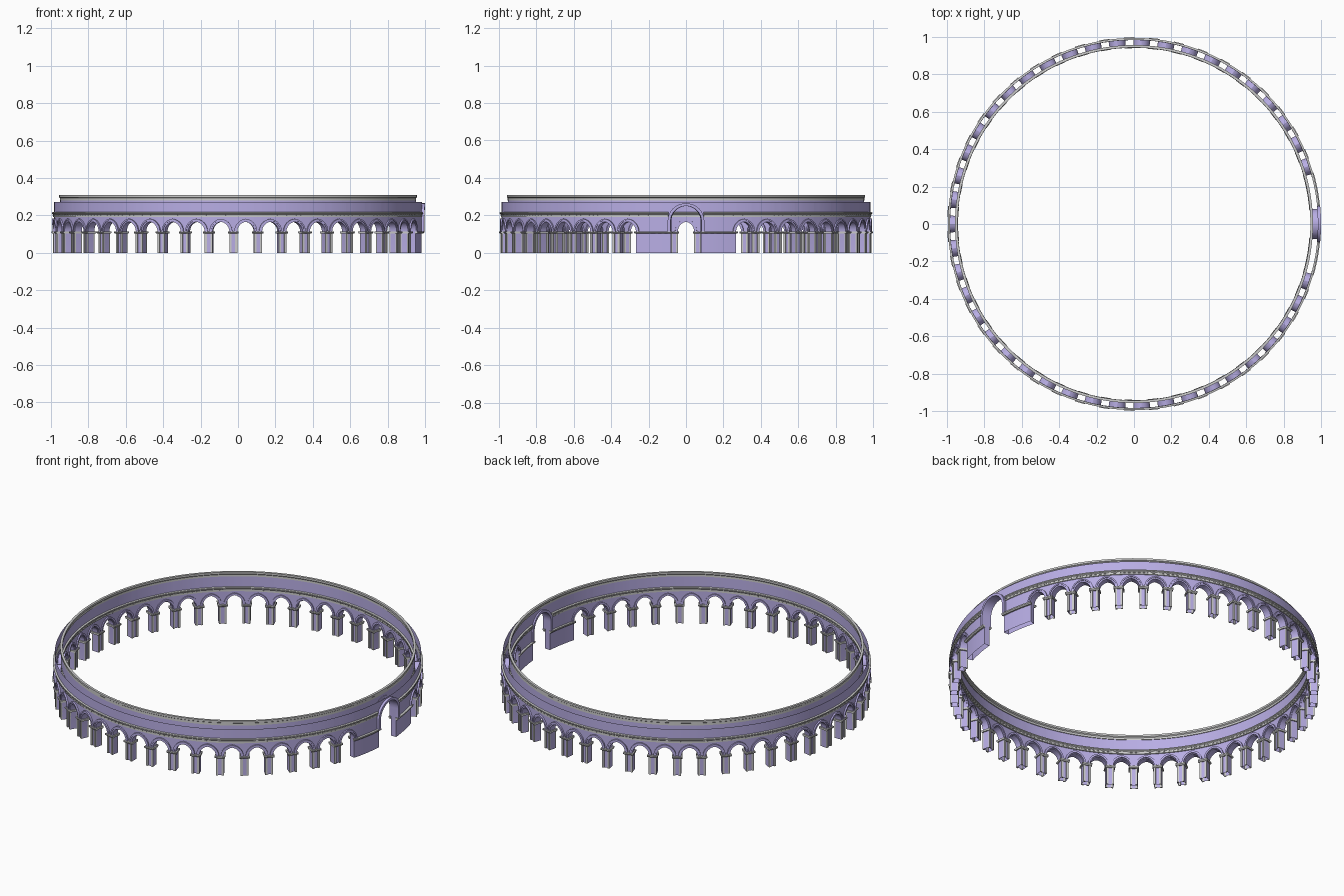
import bpy, bmesh, math

if "Cube" in bpy.data.objects:
    bpy.data.objects.remove(bpy.data.objects["Cube"])

R_OUT, R_IN, R_MID = 0.985, 0.952, 0.967
STEP, FIRST, BAYS = 7.7, 18.3, 43          # degrees per bay, first bay centre
HALF = 0.0442                              # half width of a pointed opening
SPRING, RISE = 0.114, 0.052
GATE_R, GATE_Z = 0.08, 0.17


def deg(x):
    return math.degrees(x / R_MID)


def pos(a, r, z):
    a = math.radians(a)
    return (r * math.cos(a), r * math.sin(a), z)


def material(name, col):
    m = bpy.data.materials.new(name)
    m.diffuse_color = col
    m.use_nodes = True
    m.node_tree.nodes["Principled BSDF"].inputs["Base Color"].default_value = m.diffuse_color
    return m


PURPLE = material("purple_stone", (0.48, 0.42, 0.78, 1))


def finish(name, bm, mat=None, recalc=True):
    bmesh.ops.remove_doubles(bm, verts=bm.verts, dist=1e-6)
    if recalc:
        bmesh.ops.recalc_face_normals(bm, faces=bm.faces)
    me = bpy.data.meshes.new(name)
    bm.to_mesh(me)
    bm.free()
    ob = bpy.data.objects.new(name, me)
    bpy.context.collection.objects.link(ob)
    if mat:
        me.materials.append(mat)
    bpy.ops.object.select_all(action='DESELECT')
    ob.select_set(True)
    bpy.context.view_layer.objects.active = ob
    bpy.ops.object.shade_smooth_by_angle(angle=math.radians(25))
    return ob


def quad(bm, *pts):
    bm.faces.new([bm.verts.new(p) for p in pts])


def sweep(bm, profile, a0, a1, n=1):
    """Closed (r, z) profile swept around the ring from a0 to a1."""
    rows = [[bm.verts.new(pos(a0 + (a1 - a0) * i / n, r, z)) for r, z in profile]
            for i in range(n + 1)]
    m = len(profile)
    for p, q in zip(rows, rows[1:]):
        for j in range(m):
            bm.faces.new((p[j], p[(j + 1) % m], q[(j + 1) % m], q[j]))
    bm.faces.new(rows[0])
    bm.faces.new(rows[-1][::-1])


def box(r0, r1, z0, z1):
    return [(r0, z0), (r1, z0), (r1, z1), (r0, z1)]


def pointed(off=0.0, n=6):
    """Two-centred arch as (x, z) points, left to right."""
    R = (RISE ** 2 + HALF ** 2) / (2 * HALF)
    cx = R - HALF
    top = math.acos(cx / (R + off))
    left = [(cx - (R + off) * math.cos(top * i / n),
             SPRING + (R + off) * math.sin(top * i / n)) for i in range(n + 1)]
    return left + [(-x, z) for x, z in left[-2::-1]]


def rounded(off=0.0, foot=0.0, n=16):
    r = GATE_R + off
    arc = [(-r * math.cos(math.pi * i / n), GATE_Z + r * math.sin(math.pi * i / n))
           for i in range(n + 1)]
    return [(-r, foot)] + arc + [(r, foot)]


def arch_band(bm, inner, outer, centre, r0, r1):
    """Raised trim between two matching curves."""
    rows = [[bm.verts.new(pos(centre + deg(x), r, z)) for (x, z), r in
             ((p, r0), (p, r1), (q, r1), (q, r0))] for p, q in zip(inner, outer)]
    for p, q in zip(rows, rows[1:]):
        for j in range(4):
            bm.faces.new((p[j], p[(j + 1) % 4], q[(j + 1) % 4], q[j]))
    bm.faces.new(rows[0])
    bm.faces.new(rows[-1][::-1])


bays = [FIRST + STEP * k for k in range(BAYS)]
piers = [FIRST + STEP * (k + 0.5) for k in range(BAYS - 1)]
PW = STEP / 2 - deg(HALF)                  # half width of a pier
GATE_A = deg(GATE_R)
END_A = FIRST - deg(HALF)

# Lower edge of the wall all the way round
panel = [GATE_A + (END_A - GATE_A) * i / 5 for i in range(1, 5)]
path = [(deg(x), z) for x, z in rounded()] + [(a, 0) for a in panel]
for c in bays:
    path += [(c - deg(HALF), 0)] + [(c + deg(x), z) for x, z in pointed()] + [(c + deg(HALF), 0)]
path += [(360 - a, 0) for a in reversed(panel)] + [(360 - GATE_A, 0)]

# Hollow wall: outer face, taller inner face and the arch reveals
bm = bmesh.new()
for (a, z), (b, y) in zip(path, path[1:]):
    if b - a > 1e-5:
        quad(bm, pos(a, R_OUT, z), pos(b, R_OUT, y), pos(b, R_OUT, 0.272), pos(a, R_OUT, 0.272))
        quad(bm, pos(b, R_IN, y), pos(a, R_IN, z), pos(a, R_IN, 0.30), pos(b, R_IN, 0.30))
    if z > 0 or y > 0:
        quad(bm, pos(a, R_IN, z), pos(b, R_IN, y), pos(b, R_OUT, y), pos(a, R_OUT, z))
finish("arcade_wall", bm, PURPLE, recalc=False)

# Pointed arch trims, two steps outside and one inside
bm = bmesh.new()
for c in bays:
    arch_band(bm, pointed(), pointed(0.008), c, R_OUT - 0.002, 0.990)
    arch_band(bm, pointed(0.008), pointed(0.016), c, R_OUT - 0.002, 0.994)
    arch_band(bm, pointed(0.004), pointed(0.015), c, 0.945, R_IN + 0.002)
finish("pointed_arch_trim", bm, PURPLE)

# Gate arch trim
bm = bmesh.new()
for r0, r1 in ((R_OUT - 0.002, 1.0), (0.943, R_IN + 0.002)):
    arch_band(bm, rounded(0, 0.114), rounded(0.015, 0.114), 0, r0, r1)
finish("gate_arch_trim", bm, PURPLE)

# Corner strips on the piers
bm = bmesh.new()
for p in piers:
    for s in (-1, 1):
        a0, a1 = sorted((p + s * PW * 0.45, p + s * PW))
        sweep(bm, box(R_OUT - 0.001, 0.991, 0, 0.104), a0, a1)
        sweep(bm, box(0.946, R_IN + 0.001, 0, 0.104), a0, a1)
finish("pier_strips", bm)

# Pier capitals and the matching band on the gate walls
bm = bmesh.new()
OUTER_CAP = [(0.984, 0.102), (0.993, 0.102), (0.999, 0.108), (0.999, 0.115), (0.984, 0.115)]
INNER_CAP = [(0.953, 0.115), (0.940, 0.115), (0.940, 0.108), (0.945, 0.102), (0.953, 0.102)]
for p in piers:
    for prof in (OUTER_CAP, INNER_CAP):
        sweep(bm, prof, p - PW - 0.4, p + PW + 0.4)
    for s in (-1, 1):
        a0, a1 = sorted((p + s * PW, p + s * (PW + 0.4)))
        sweep(bm, box(0.95, 0.986, 0.104, 0.115), a0, a1)
for a0, a1 in ((GATE_A - 0.3, END_A + 0.4), (360 - END_A - 0.4, 360 - GATE_A + 0.3)):
    for prof in (OUTER_CAP, INNER_CAP):
        sweep(bm, prof, a0, a1, 6)
finish("capitals", bm)

# String courses, broken by the gate arch
bm = bmesh.new()
g = deg(GATE_R + 0.013)
sweep(bm, [(0.984, 0.190), (0.989, 0.192), (0.989, 0.205), (0.995, 0.210),
           (0.995, 0.216), (0.984, 0.218)], g, 360 - g, 160)
sweep(bm, [(0.953, 0.218), (0.942, 0.216), (0.942, 0.210), (0.947, 0.205),
           (0.947, 0.192), (0.953, 0.190)], g, 360 - g, 160)
finish("string_courses", bm)

# Small blocks under the string courses
bm = bmesh.new()
n = 230
for i in range(n):
    a = g + 0.5 + (359 - 2 * g) * i / (n - 1)
    sweep(bm, box(0.988, 0.992, 0.199, 0.206), a - 0.35, a + 0.35)
    sweep(bm, box(0.944, 0.948, 0.199, 0.206), a - 0.35, a + 0.35)
finish("string_course_blocks", bm)

# Cornice on top of the inner wall
bm = bmesh.new()
sweep(bm, [(0.948, 0.280), (0.953, 0.280), (0.953, 0.294), (0.957, 0.297), (0.957, 0.308),
           (0.943, 0.308), (0.943, 0.297), (0.948, 0.292)], 0, 360, 160)
finish("cornice", bm)
